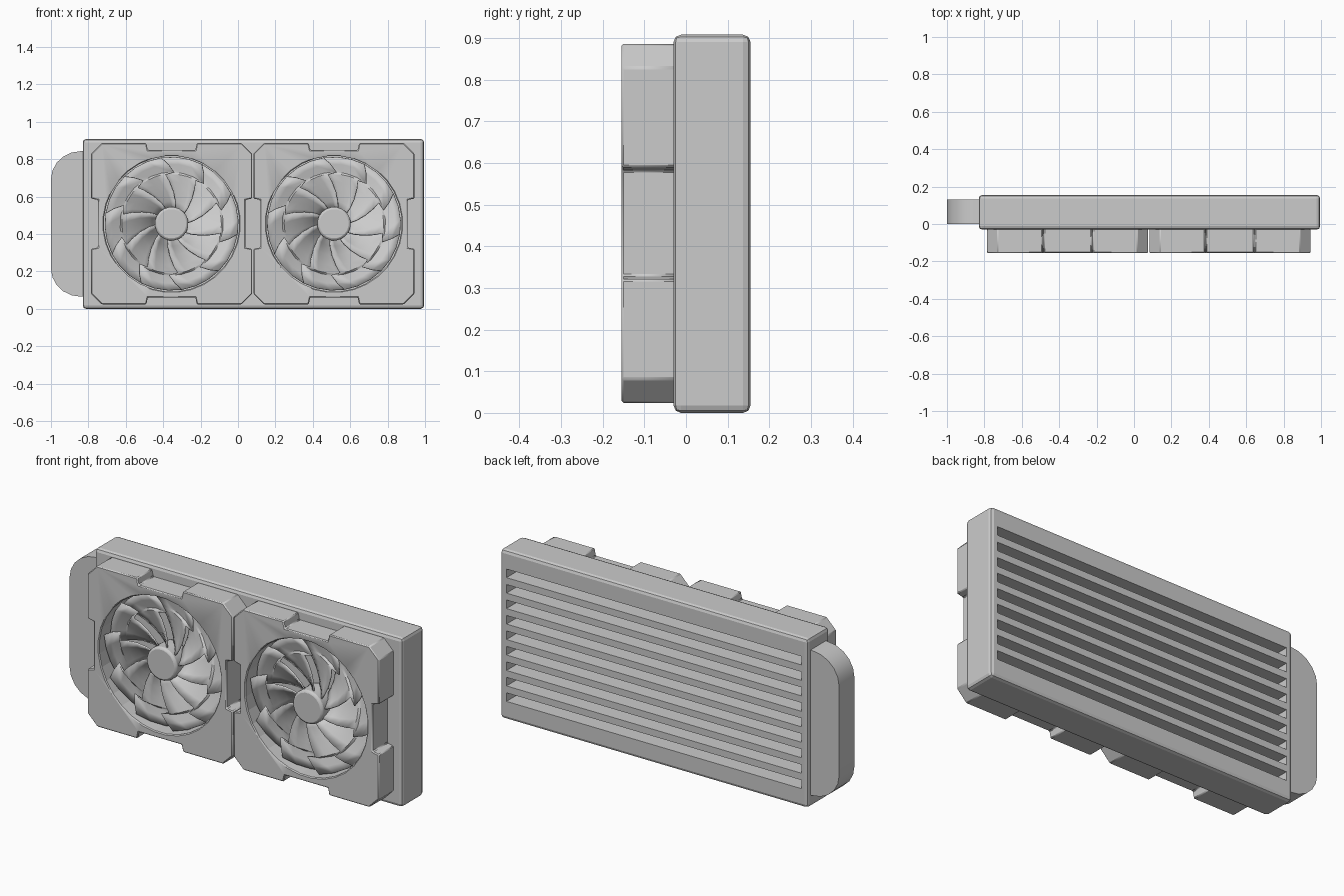
import bpy, bmesh, math
from mathutils import Matrix, Vector

if "Cube" in bpy.data.objects:
    bpy.data.objects.remove(bpy.data.objects["Cube"])


def make_object(name, bm):
    bmesh.ops.recalc_face_normals(bm, faces=bm.faces[:])
    mesh = bpy.data.meshes.new(name)
    bm.to_mesh(mesh)
    bm.free()
    ob = bpy.data.objects.new(name, mesh)
    bpy.context.collection.objects.link(ob)
    return ob


def add_prism(bm, pts, y0, y1):
    front = [bm.verts.new((x, y0, z)) for x, z in pts]
    back = [bm.verts.new((x, y1, z)) for x, z in pts]
    bm.faces.new(front)
    bm.faces.new(back[::-1])
    n = len(pts)
    for i in range(n):
        j = (i + 1) % n
        bm.faces.new((front[i], back[i], back[j], front[j]))


def rect(x0, x1, z0, z1):
    return [(x0, z0), (x1, z0), (x1, z1), (x0, z1)]


def circle(cx, cz, r, n):
    return [(cx + r * math.cos(2 * math.pi * (i + .5) / n),
             cz + r * math.sin(2 * math.pi * (i + .5) / n)) for i in range(n)]


def prism(name, pts, y0, y1):
    bm = bmesh.new()
    add_prism(bm, pts, y0, y1)
    return make_object(name, bm)


def bevel(ob, width, segments=1):
    m = ob.modifiers.new("bevel", 'BEVEL')
    m.width, m.segments, m.limit_method = width, segments, 'ANGLE'
    m.angle_limit = math.radians(40)


def cut(ob, cutter):
    m = ob.modifiers.new("cut", 'BOOLEAN')
    m.object, m.operation, m.solver = cutter, 'DIFFERENCE', 'EXACT'
    cutter.hide_render = True
    cutter.hide_set(True)


def smooth(ob):
    bpy.ops.object.select_all(action='DESELECT')
    ob.select_set(True)
    bpy.context.view_layer.objects.active = ob
    bpy.ops.object.shade_smooth_by_angle(angle=math.radians(30))


# radiator body with horizontal slots in the back
body = prism("radiator_body", rect(-.83, .995, 0, .908), -.03, .155)
bevel(body, .018, 2)
bm = bmesh.new()
for i in range(9):
    z = .454 + (i - 4) * .083
    add_prism(bm, rect(-.793, .957, z - .023, z + .023), .03, .3)
cut(body, make_object("slot_cutter", bm))

# rounded end tank
pts = [(-.81, .065), (-.81, .843)]
arc = [(math.sin(t), math.cos(t)) for t in [math.pi / 2 * i / 5 for i in range(6)]]
pts += [(-.84 - .16 * s, .693 + .15 * c) for s, c in arc]
pts += [(-.84 - .16 * s, .215 - .15 * c) for s, c in arc[::-1]]
tank = prism("end_tank", pts, 0, .13)
smooth(tank)

# one quarter of the notched fan frame, turned four times
H, C, N, D = .431, .057, .135, .037
quarter = [(H - D, -N + .008), (H - D, N - .008), (H, N), (H, H - C), (H - C, H), (N, H)]
outline = []
for k in range(4):
    c, s = [(1, 0), (0, 1), (-1, 0), (0, -1)][k]
    outline += [(x * c - z * s, x * s + z * c) for x, z in quarter]

# swept, pitched fan blade with a stepped tooth on its front edge
BLADES = 10
stations = [(.07, 0), (.12, 0), (.17, 0), (.225, 0), (.265, 0), (.275, -11), (.32, -9), (.357, -7)]


def add_blade(bm, turn):
    rows = []
    for r, tooth in stations:
        u = (r - .07) / .287
        start = turn + 34 * u ** .8 + tooth
        end = turn + 34 * u ** .8 + 41
        row = []
        for k in range(5):
            t = k / 4
            a = math.radians(start + (end - start) * t)
            y = -.122 + .07 * t + .004 * math.sin(math.pi * t)
            row.append(bm.verts.new((r * math.cos(a), y, r * math.sin(a))))
        rows.append(row)
    for a, b in zip(rows, rows[1:]):
        for k in range(4):
            bm.faces.new((a[k], b[k], b[k + 1], a[k + 1]))


for side, cx in (("left", -.355), ("right", .513)):
    cz = .455
    # square frame with a round opening
    frame = prism(side + "_fan_frame", [(cx + x, cz + z) for x, z in outline], -.155, -.025)
    cut(frame, prism(side + "_opening_cutter", circle(cx, cz, .363, 32), -.3, .1))
    bevel(frame, .005)
    smooth(frame)

    # blades
    bm = bmesh.new()
    for i in range(BLADES):
        add_blade(bm, 360 * i / BLADES)
    blades = make_object(side + "_fan_blades", bm)
    blades.location = (cx, 0, cz)
    m = blades.modifiers.new("thickness", 'SOLIDIFY')
    m.thickness, m.offset = .008, 0
    smooth(blades)

    # hub
    hub = prism(side + "_fan_hub", circle(cx, cz, .09, 20), -.145, -.028)
    bevel(hub, .012, 2)
    smooth(hub)
